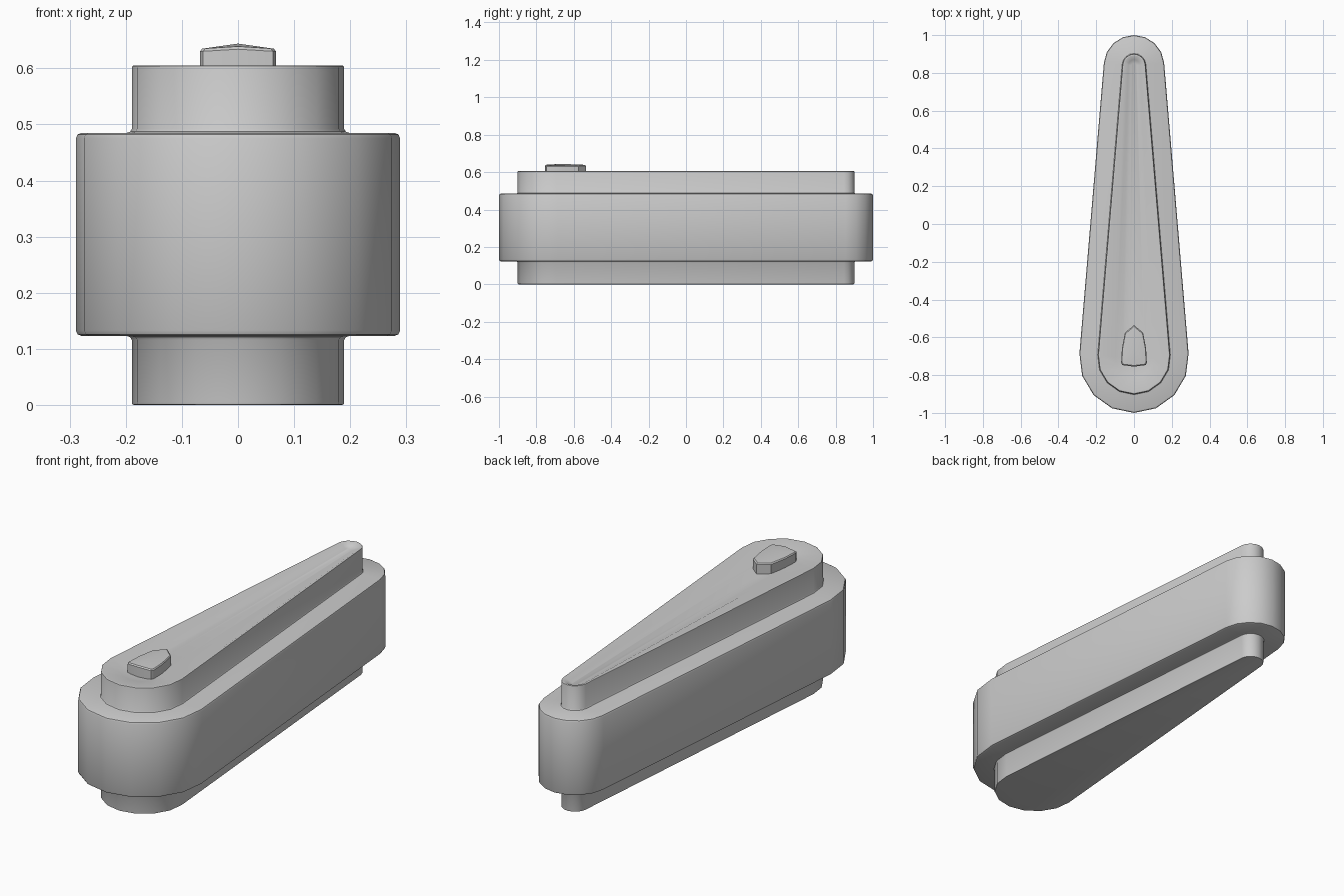
import bpy, bmesh, math

if "Cube" in bpy.data.objects:
    bpy.data.objects.remove(bpy.data.objects["Cube"])

Y_BIG, Y_SMALL, SEG = -0.71, 0.84, 8


def outline(R, r):
    """Tapered stadium: wide arc at the front, narrow arc at the back."""
    a = math.asin((R - r) / (Y_SMALL - Y_BIG))
    pts = []
    for i in range(SEG + 1):
        t = math.pi - a + (math.pi + 2 * a) * i / SEG
        pts.append((R * math.cos(t), Y_BIG + R * math.sin(t)))
    for i in range(SEG + 1):
        t = a + (math.pi - 2 * a) * i / SEG
        pts.append((r * math.cos(t), Y_SMALL + r * math.sin(t)))
    return pts


def finish(bm, name, angle):
    bmesh.ops.recalc_face_normals(bm, faces=bm.faces)
    me = bpy.data.meshes.new(name)
    bm.to_mesh(me)
    bm.free()
    ob = bpy.data.objects.new(name, me)
    bpy.context.collection.objects.link(ob)
    bpy.ops.object.select_all(action='DESELECT')
    ob.select_set(True)
    bpy.context.view_layer.objects.active = ob
    bpy.ops.object.shade_smooth_by_angle(angle=math.radians(angle))
    return ob


def bridge(bm, a, b):
    n = len(a)
    for i in range(n):
        j = (i + 1) % n
        bm.faces.new((a[i], a[j], b[j], b[i]))


# Stepped body: stacked rings (inset from the outer outline, height)
steps = [(.105, 0), (.101, .001), (.1, .005), (.1, .116), (.097, .121), (.091, .123),
         (.01, .123), (.003, .126), (0, .133), (0, .475), (.003, .482), (.01, .485),
         (.091, .485), (.097, .487), (.1, .492), (.1, .601), (.101, .604), (.104, .605)]
rings = [(.29 - o, .16 - o, z) for o, z in steps]
# Shallow channel in the top
rings += [(.181, .051, .605), (.10, .03, .594), (.06, .014, .587)]

bm = bmesh.new()
loops = [[bm.verts.new((x, y, z)) for x, y in outline(R, r)] for R, r, z in rings]
for a, b in zip(loops, loops[1:]):
    bridge(bm, a, b)
bm.faces.new(loops[0])
bm.faces.new(loops[-1])
finish(bm, "stepped_body", 35)

# Small domed pointer nub on the wide end
half = [(.062, -.747), (.068, -.735), (.064, -.66), (.048, -.575)]
plan = [(0, -.755)] + half + [(0, -.535)] + [(-x, y) for x, y in reversed(half)]
bm = bmesh.new()


def nub_ring(s, z_of):
    return [bm.verts.new((x * s, -.66 + (y + .66) * s, z_of(x))) for x, y in plan]


base = nub_ring(1, lambda x: .58)
side = nub_ring(1, lambda x: .634 - .06 * abs(x))
rim = nub_ring(.94, lambda x: .639 - .06 * abs(x))
bridge(bm, base, side)
bridge(bm, side, rim)
peak = bm.verts.new((0, -.67, .644))
for i in range(len(rim)):
    bm.faces.new((rim[i], rim[(i + 1) % len(rim)], peak))
bm.faces.new(base)
finish(bm, "pointer_nub", 30)
